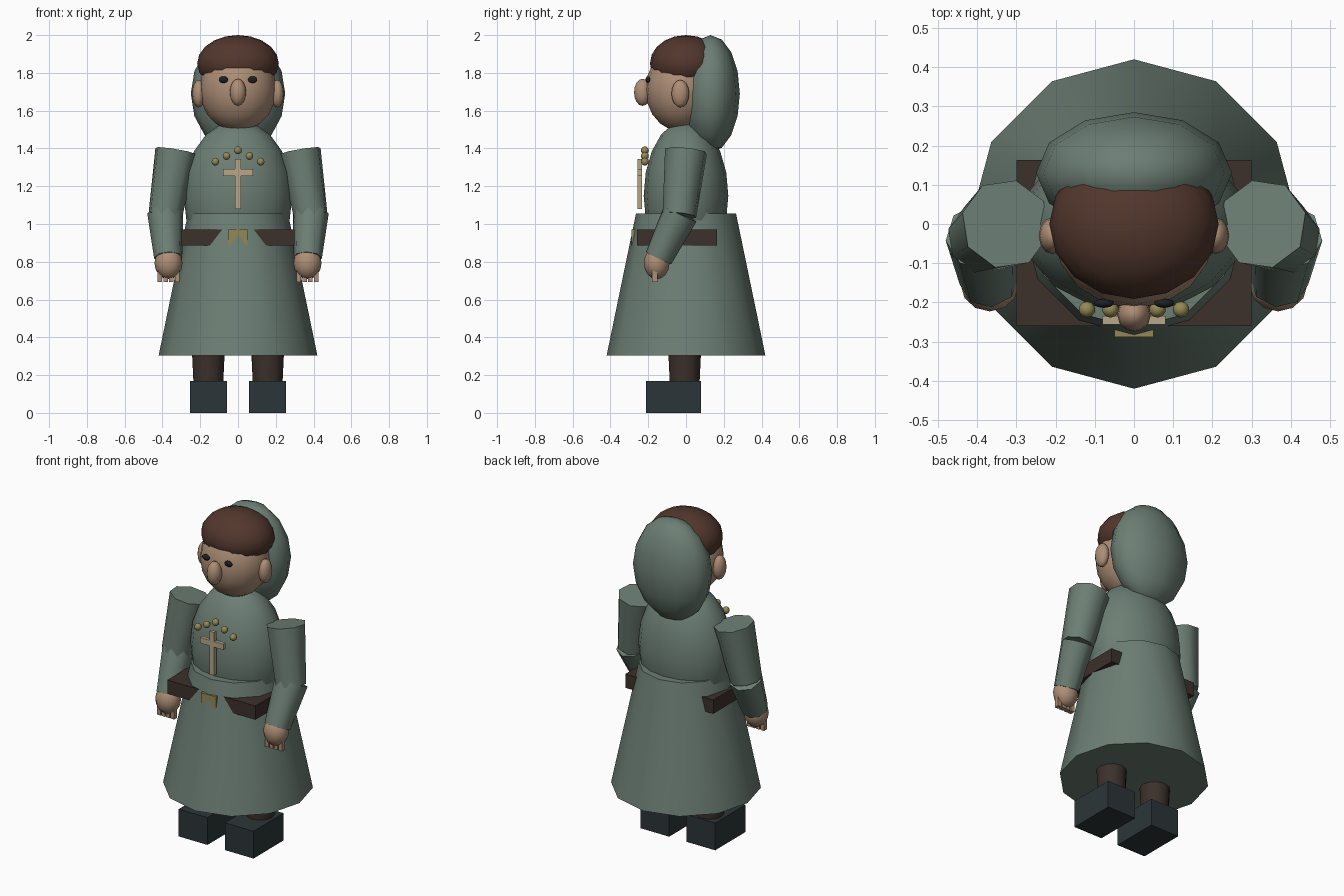
import bpy
from math import radians, pi
from mathutils import Vector, Matrix

if "Cube" in bpy.data.objects:
    bpy.data.objects.remove(bpy.data.objects["Cube"])


def material(name, r, g, b):
    m = bpy.data.materials.new(name)
    m.diffuse_color = (r, g, b, 1)
    m.use_nodes = True
    m.node_tree.nodes["Principled BSDF"].inputs["Base Color"].default_value = m.diffuse_color
    return m


ROBE = material("robe_green", 0.15, 0.21, 0.175)
SKIN = material("skin", 0.42, 0.27, 0.18)
HAIR = material("hair_brown", 0.085, 0.038, 0.026)
EYE = material("eye_dark", 0.012, 0.015, 0.018)
BOOT = material("boot_dark", 0.025, 0.036, 0.04)
LEATHER = material("leather", 0.045, 0.03, 0.024)
GOLD = material("brass", 0.30, 0.25, 0.09)
WOOD = material("pale_wood", 0.48, 0.38, 0.25)


def finish(name, mat, smooth=0):
    ob = bpy.context.object
    ob.name = name
    ob.data.materials.append(mat)
    if smooth:
        bpy.ops.object.transform_apply(location=False, rotation=False, scale=True)
        bpy.ops.object.shade_smooth_by_angle(angle=radians(smooth))
    return ob


def ball(name, mat, loc, radii, seg=12, rings=8):
    bpy.ops.mesh.primitive_uv_sphere_add(segments=seg, ring_count=rings, radius=1, location=loc)
    bpy.context.object.scale = radii
    return finish(name, mat, 60)


def box(name, mat, lo, hi):
    lo, hi = Vector(lo), Vector(hi)
    bpy.ops.mesh.primitive_cube_add(size=1, location=(lo + hi) / 2)
    bpy.context.object.scale = hi - lo
    return finish(name, mat)


def tube(name, mat, a, b, ra, rb, sides):
    # tapered cylinder from point a to point b
    a, b = Vector(a), Vector(b)
    d = b - a
    bpy.ops.mesh.primitive_cone_add(vertices=sides, radius1=ra, radius2=rb,
                                    depth=d.length, location=(a + b) / 2)
    bpy.context.object.rotation_euler = d.to_track_quat('Z', 'Y').to_euler()
    return finish(name, mat, 50)


# Robe, torso and hood
tube("robe_skirt", ROBE, (0, 0, 0.305), (0, 0, 1.055), 0.42, 0.265, 12)
ball("torso", ROBE, (0, 0, 1.15), (0.288, 0.224, 0.40), 16, 10)
ball("hood", ROBE, (0, 0.13, 1.69), (0.25, 0.155, 0.31), 12, 8)

# Head
ball("head", SKIN, (0, -0.027, 1.712), (0.203, 0.188, 0.222), 16, 10)
ball("hair_cap", HAIR, (0, 0, 1.85), (0.216, 0.191, 0.15), 16, 10)
ball("nose", SKIN, (0, -0.23, 1.697), (0.043, 0.045, 0.072))

# Belt and buckle
box("belt", LEATHER, (-0.30, -0.26, 0.885), (0.30, 0.163, 0.97))
box("buckle", GOLD, (-0.05, -0.288, 0.885), (0.05, -0.268, 0.97))

# Necklace beads and cross
for i in range(-2, 3):
    ball("necklace_bead", GOLD, (0.06 * i, -0.218, 1.39 - 0.03 * abs(i)), (0.021,) * 3, 10, 6)
box("cross_upright", WOOD, (-0.016, -0.256, 1.08), (0.016, -0.234, 1.345))
box("cross_bar", WOOD, (-0.08, -0.256, 1.255), (0.08, -0.234, 1.29))

# Paired parts
for side, s in (("left", -1), ("right", 1)):
    ball(side + "_eye", EYE, (s * 0.077, -0.202, 1.764), (0.026, 0.012, 0.018), 10, 6)
    ball(side + "_ear", SKIN, (s * 0.208, -0.03, 1.69), (0.035, 0.047, 0.073))
    tube(side + "_upper_sleeve", ROBE, (s * 0.327, 0, 1.385), (s * 0.385, -0.035, 1.045),
         0.115, 0.092, 8)
    tube(side + "_lower_sleeve", ROBE, (s * 0.385, -0.03, 1.055), (s * 0.37, -0.145, 0.82),
         0.096, 0.075, 8)
    ball(side + "_hand", SKIN, (s * 0.368, -0.155, 0.793), (0.074, 0.068, 0.085))
    for i in range(4):
        x = s * (0.368 + 0.031 * (i - 1.5))
        box(side + "_finger", SKIN, (x - 0.012, -0.18, 0.693), (x + 0.012, -0.15, 0.77))
    tube(side + "_leg", LEATHER, (s * 0.157, -0.007, 0.12), (s * 0.157, -0.007, 0.5),
         0.077, 0.095, 12)
    box(side + "_boot", BOOT, (s * 0.157 - 0.098, -0.213, 0), (s * 0.157 + 0.098, 0.08, 0.168))
